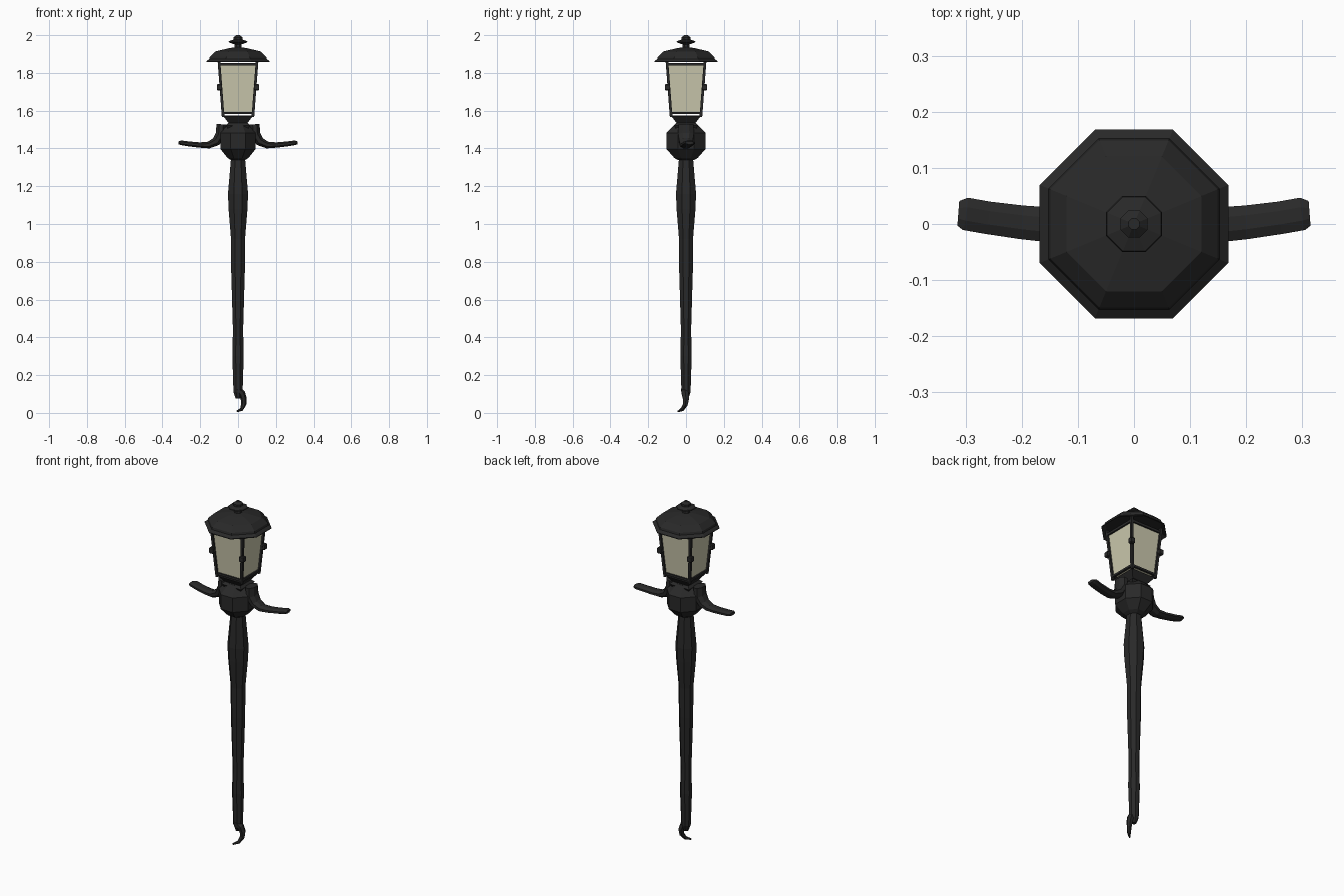
import bpy, bmesh, math
from mathutils import Vector

if "Cube" in bpy.data.objects:
    bpy.data.objects.remove(bpy.data.objects["Cube"], do_unlink=True)


def material(name, rgb, rough):
    m = bpy.data.materials.new(name)
    m.use_nodes = True
    m.diffuse_color = (*rgb, 1)
    bsdf = m.node_tree.nodes["Principled BSDF"]
    bsdf.inputs["Base Color"].default_value = (*rgb, 1)
    bsdf.inputs["Roughness"].default_value = rough
    return m


IRON = material("black iron", (0.022, 0.022, 0.022), 0.6)
GLASS = material("cream glass", (0.60, 0.58, 0.42), 0.4)


def skin(name, rings, mat):
    """Join a list of equal-sized point rings into a closed, flat-shaded part."""
    bm = bmesh.new()
    vr = [[bm.verts.new(p) for p in ring] for ring in rings]
    n = len(vr[0])
    for a, b in zip(vr, vr[1:]):
        for i in range(n):
            j = (i + 1) % n
            bm.faces.new((a[i], a[j], b[j], b[i]))
    bm.faces.new(vr[0])
    bm.faces.new(vr[-1])
    bmesh.ops.recalc_face_normals(bm, faces=bm.faces)
    me = bpy.data.meshes.new(name)
    bm.to_mesh(me)
    bm.free()
    me.materials.append(mat)
    ob = bpy.data.objects.new(name, me)
    bpy.context.collection.objects.link(ob)
    return ob


def lathe(name, profile, n=8, mat=IRON, sx=1.0):
    """Turn (half width, height) pairs into an n-sided part with flats facing the axes."""
    k = 1 / math.cos(math.pi / n)
    rings = []
    for r, z in profile:
        angles = [(i + 0.5) * math.tau / n for i in range(n)]
        rings.append([(r * k * sx * math.cos(a), r * k * math.sin(a), z) for a in angles])
    return skin(name, rings, mat)


def sweep(name, path, ref=(0, 1, 0), n=8, mat=IRON):
    """Sweep an n-sided section along (point, half width, half thickness) stations."""
    pts = [Vector(p) for p, _, _ in path]
    rings = []
    for i, (p, w, h) in enumerate(path):
        t = (pts[min(i + 1, len(pts) - 1)] - pts[max(i - 1, 0)]).normalized()
        side = Vector(ref)
        side = (side - t * side.dot(t)).normalized()
        up = t.cross(side)
        k = 1 / math.cos(math.pi / n)
        rings.append([pts[i] + side * (w * k * math.cos(a)) + up * (h * k * math.sin(a))
                      for a in [(j + 0.5) * math.tau / n for j in range(n)]])
    return skin(name, rings, mat)


# Post: slender shaft with a swelling near the top
lathe("post", [(0.012, 0.075), (0.024, 0.11), (0.030, 0.30), (0.027, 0.44), (0.036, 0.75),
               (0.037, 0.92), (0.050, 1.08), (0.053, 1.16), (0.037, 1.35)])

# Curled spike at the foot
sweep("foot_hook", [((-0.005, -0.01, 0.125), 0.016, 0.014), ((0.020, -0.005, 0.105), 0.018, 0.016),
                    ((0.030, 0.0, 0.075), 0.016, 0.014), ((0.030, -0.003, 0.045), 0.012, 0.012),
                    ((0.018, -0.020, 0.018), 0.009, 0.008), ((-0.005, -0.042, 0.008), 0.003, 0.004)], n=6)

# Faceted globe joint
lathe("globe", [(0.042, 1.338), (0.062, 1.35), (0.104, 1.398), (0.104, 1.482), (0.055, 1.532)], sx=0.9)

# Cross arms
arm = sweep("cross_arms", [((0.088, 0.0, 1.528), 0.040, 0.026), ((0.092, 0.0, 1.475), 0.042, 0.026),
                           ((0.115, 0.0, 1.437), 0.036, 0.024), ((0.155, -0.001, 1.418), 0.031, 0.018),
                           ((0.200, 0.003, 1.418), 0.030, 0.014), ((0.260, 0.011, 1.424), 0.029, 0.013),
                           ((0.300, 0.018, 1.430), 0.029, 0.012), ((0.313, 0.019, 1.430), 0.022, 0.008)])
mirror = arm.modifiers.new("Mirror", "MIRROR")
mirror.use_axis = (True, False, False)

# Square cup under the lantern
lathe("lantern_base", [(0.050, 1.50), (0.064, 1.522), (0.050, 1.535), (0.078, 1.571), (0.074, 1.574)], n=4)


def half(z):
    """Half width of the tapering lantern at height z."""
    return 0.080 + (z - 1.585) * 0.075


# Glass box
lathe("glass", [(half(1.592) - 0.003, 1.592), (half(1.842) - 0.003, 1.842)], n=4, mat=GLASS)

# Lantern frame: corner posts with clasps, then top and bottom rails
S = [(1, 1), (-1, 1), (-1, -1), (1, -1)]
names = ["back_left", "back_right", "front_right", "front_left"]
for (sx, sy), label in zip(S, names):
    path = [((sx * half(z), sy * half(z), z), 0.007, 0.007) for z in (1.568, 1.872)]
    sweep("frame_post_" + label, path, n=4)
    c = 0.098
    lathe_path = [((sx * c, sy * c, z), w, w) for z, w in
                  [(1.707, 0.009), (1.712, 0.013), (1.736, 0.013), (1.741, 0.009)]]
    sweep("clasp_" + label, lathe_path, n=4)

for level, z, t in (("bottom", 1.588, 0.006), ("top", 1.846, 0.007)):
    for i, label in enumerate(["back", "right", "front", "left"]):
        a, b = S[i], S[(i + 1) % 4]
        h = half(z)
        sweep(f"{level}_rail_{label}", [((a[0] * h, a[1] * h, z), t, 0.006),
                                        ((b[0] * h, b[1] * h, z), t, 0.006)], ref=(0, 0, 1), n=4)

# Octagonal roof with a thin flared brim
lathe("roof", [(0.10, 1.870), (0.145, 1.870), (0.167, 1.857), (0.168, 1.861), (0.152, 1.874),
               (0.149, 1.886), (0.120, 1.914), (0.052, 1.930), (0.018, 1.936)])

# Finial
lathe("finial", [(0.020, 1.932), (0.017, 1.950), (0.050, 1.963), (0.048, 1.968), (0.024, 1.976),
                 (0.024, 1.988), (0.010, 2.0)])
